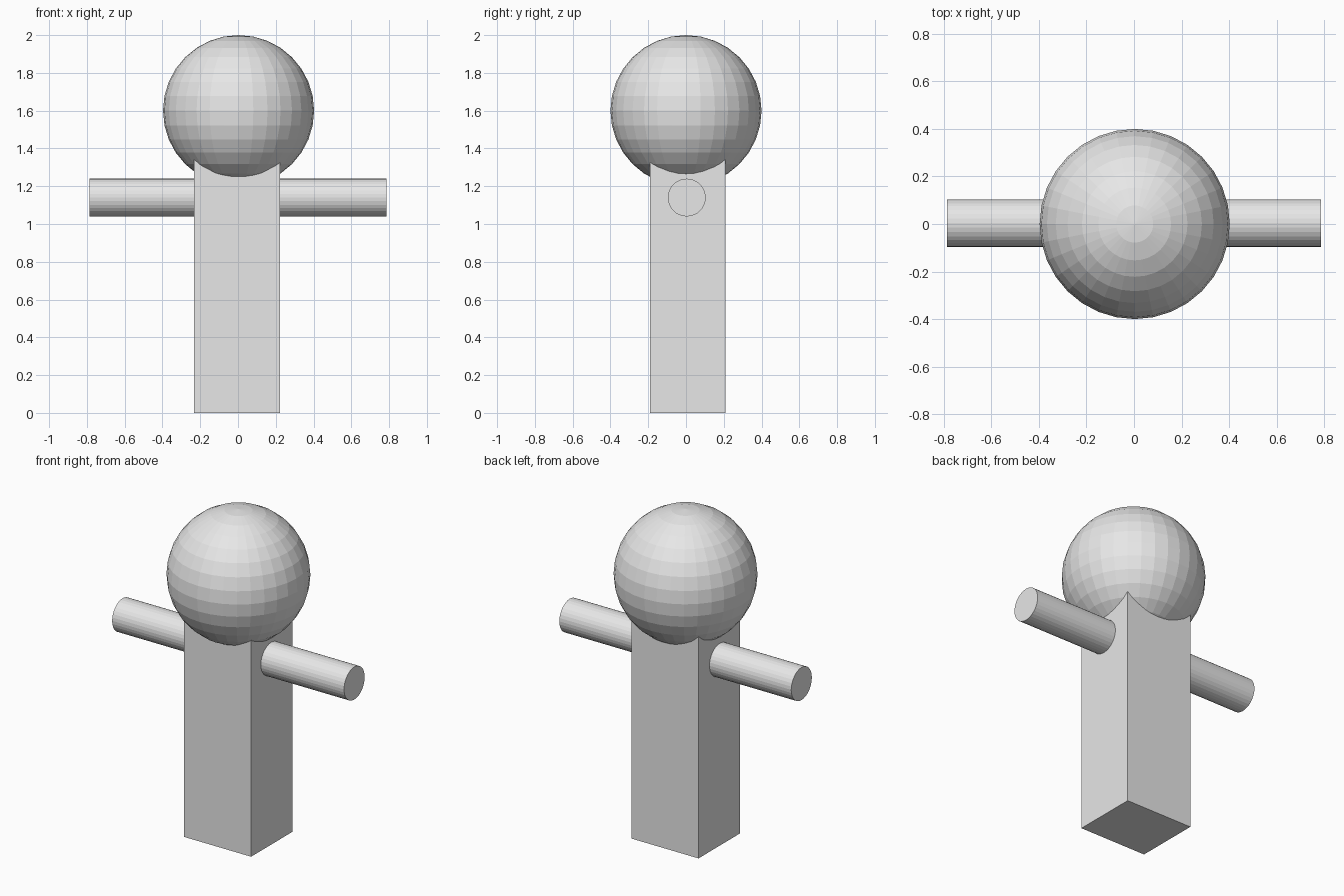
import bpy
import math

if "Cube" in bpy.data.objects:
    bpy.data.objects.remove(bpy.data.objects["Cube"])

grey = bpy.data.materials.new("light_grey")
grey.diffuse_color = (0.8, 0.8, 0.8, 1.0)
grey.use_nodes = True
grey.node_tree.nodes["Principled BSDF"].inputs["Base Color"].default_value = grey.diffuse_color


def finish(name):
    obj = bpy.context.object
    obj.name = name
    obj.data.materials.append(grey)
    return obj


# Body: square post whose top is buried in the head
x0, x1, y0, y1, top = -0.232, 0.222, -0.19, 0.21, 1.42
bpy.ops.mesh.primitive_cube_add(size=1, location=((x0 + x1) / 2, (y0 + y1) / 2, top / 2))
bpy.context.object.scale = (x1 - x0, y1 - y0, top)
finish("body")

# Head: faceted ball
bpy.ops.mesh.primitive_uv_sphere_add(segments=32, ring_count=16, radius=0.4, location=(0.003, 0, 1.6))
finish("head")

# Arms: one round bar on each side, starting inside the body
for side, name in ((-1, "left_arm"), (1, "right_arm")):
    inner, outer = 0.1, 0.786
    bpy.ops.mesh.primitive_cylinder_add(
        vertices=32, radius=0.1, depth=outer - inner,
        location=(side * (inner + outer) / 2, 0.004, 1.14),
        rotation=(0, math.pi / 2, 0))
    finish(name)
